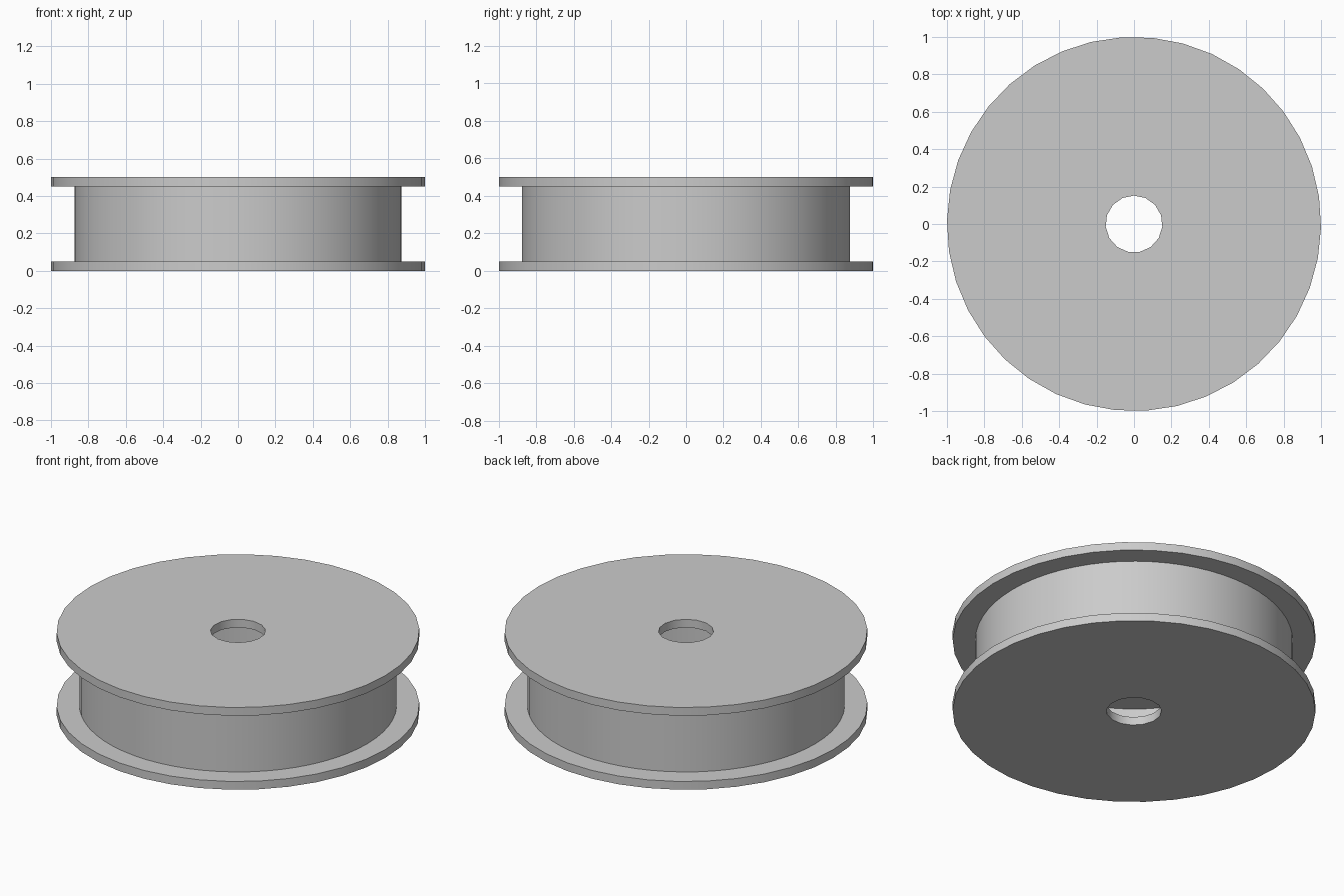
import bpy, bmesh, math
from mathutils import Vector

cube = bpy.data.objects.get("Cube")
if cube:
    bpy.data.objects.remove(cube)

grey = bpy.data.materials.new("plain grey")
grey.use_nodes = True
grey.diffuse_color = (0.6, 0.6, 0.6, 1)
grey.node_tree.nodes["Principled BSDF"].inputs["Base Color"].default_value = (0.6, 0.6, 0.6, 1)


def loop_edges(bm, radius, sides, turn):
    """Closed polygon of edges at z = 0, first corner at the given angle."""
    angles = [math.radians(turn) + math.tau * i / sides for i in range(sides)]
    verts = [bm.verts.new((radius * math.cos(a), radius * math.sin(a), 0)) for a in angles]
    return [bm.edges.new((verts[i - 1], verts[i])) for i in range(sides)]


def washer(name, outer, inner, bottom, height):
    """Flat ring with a hole; outer and inner are (radius, sides, turn)."""
    bm = bmesh.new()
    edges = loop_edges(bm, *outer) + loop_edges(bm, *inner)
    bmesh.ops.triangle_fill(bm, use_beauty=True, edges=edges, normal=Vector((0, 0, 1)))
    grown = bmesh.ops.extrude_face_region(bm, geom=bm.faces[:], use_keep_orig=True)
    top = [g for g in grown["geom"] if isinstance(g, bmesh.types.BMVert)]
    bmesh.ops.translate(bm, verts=top, vec=(0, 0, height))
    bmesh.ops.recalc_face_normals(bm, faces=bm.faces[:])
    mesh = bpy.data.meshes.new(name)
    bm.to_mesh(mesh)
    bm.free()
    mesh.materials.append(grey)
    obj = bpy.data.objects.new(name, mesh)
    obj.location.z = bottom
    bpy.context.collection.objects.link(obj)
    bpy.ops.object.select_all(action='DESELECT')
    obj.select_set(True)
    bpy.context.view_layer.objects.active = obj
    bpy.ops.object.shade_smooth_by_angle(angle=math.radians(30))
    return obj


# Two flanges with a small centre hole
for name, z in (("lower_flange", 0), ("upper_flange", 0.45)):
    washer(name, (1.0, 38, -1), (0.152, 15, 90), z, 0.05)

# Hollow drum between the flanges
washer("drum", (0.875, 64, 0), (0.755, 64, 0), 0.05, 0.4)
